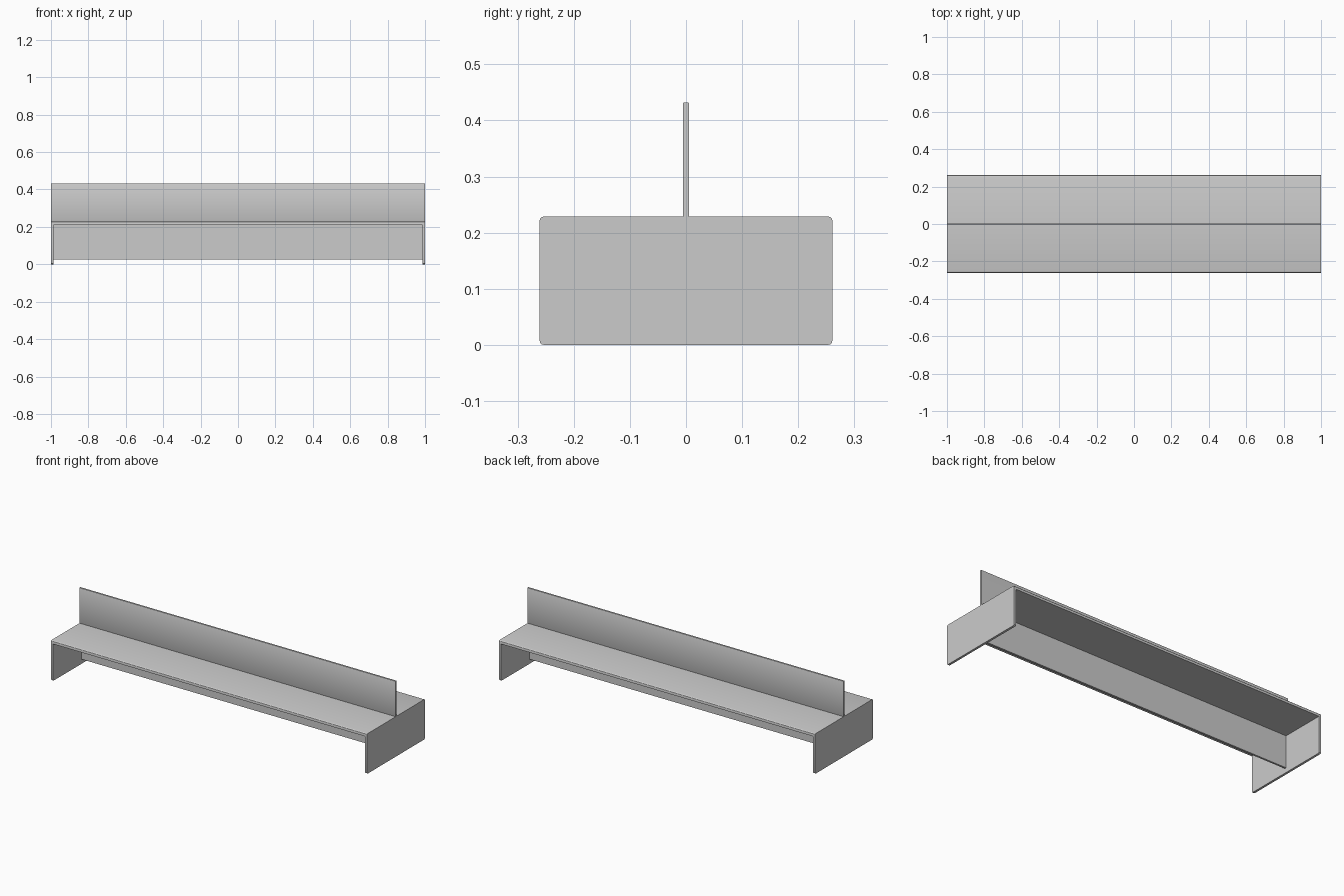
import bpy, bmesh

if "Cube" in bpy.data.objects:
    bpy.data.objects.remove(bpy.data.objects["Cube"])

HALF_Y = 0.261   # half depth of the shelf
TOP = 0.229      # upper surface of the shelf
UNDER = 0.211    # underside of the shelf
INNER = 0.987    # inner face of the end panels


def finish(name, bm):
    bmesh.ops.recalc_face_normals(bm, faces=bm.faces)
    mesh = bpy.data.meshes.new(name)
    bm.to_mesh(mesh)
    bm.free()
    ob = bpy.data.objects.new(name, mesh)
    bpy.context.collection.objects.link(ob)
    bpy.ops.object.select_all(action='DESELECT')
    bpy.context.view_layer.objects.active = ob
    ob.select_set(True)
    bpy.ops.object.shade_smooth_by_angle()
    return ob


def panel(name, half_x, thick, z0, z1, bevel):
    """Thin upright board on y = 0 with its long edges eased."""
    bm = bmesh.new()
    bmesh.ops.create_cube(bm, size=1)
    for v in bm.verts:
        v.co = (v.co.x * 2 * half_x, v.co.y * thick, z0 + (v.co.z + 0.5) * (z1 - z0))
    if bevel:
        edges = [e for e in bm.edges if abs(e.verts[0].co.x - e.verts[1].co.x) > 0.1]
        bmesh.ops.bevel(bm, geom=edges, offset=bevel, segments=2, profile=0.5, affect='EDGES')
    return finish(name, bm)


# shelf top and both end panels: one folded U profile running front to back
profile = [(-1, 0), (-1, TOP), (1, TOP), (1, 0),
           (INNER, 0), (INNER, UNDER), (-INNER, UNDER), (-INNER, 0)]
bm = bmesh.new()
face = bm.faces.new([bm.verts.new((x, -HALF_Y, z)) for x, z in profile])
out = bmesh.ops.extrude_face_region(bm, geom=[face])
moved = [g for g in out["geom"] if isinstance(g, bmesh.types.BMVert)]
bmesh.ops.translate(bm, verts=moved, vec=(0, 2 * HALF_Y, 0))
bmesh.ops.recalc_face_normals(bm, faces=bm.faces)


# round the panel corners seen from the side
def on_corner(e):
    a, b = e.verts[0].co, e.verts[1].co
    level = abs(a.z - b.z) < 1e-5 and abs(a.y - b.y) < 1e-5
    return level and (a.z < 0.001 or a.z > TOP - 0.001)


bmesh.ops.bevel(bm, geom=[e for e in bm.edges if on_corner(e)], offset=0.008,
                segments=3, profile=0.5, affect='EDGES')
finish("shelf_with_end_panels", bm)

# divider standing on the shelf, and the stiffening panel under it
panel("upper_divider", 1.0, 0.011, TOP, 0.432, 0.002)
panel("lower_panel", INNER, 0.011, 0.027, UNDER, 0)
